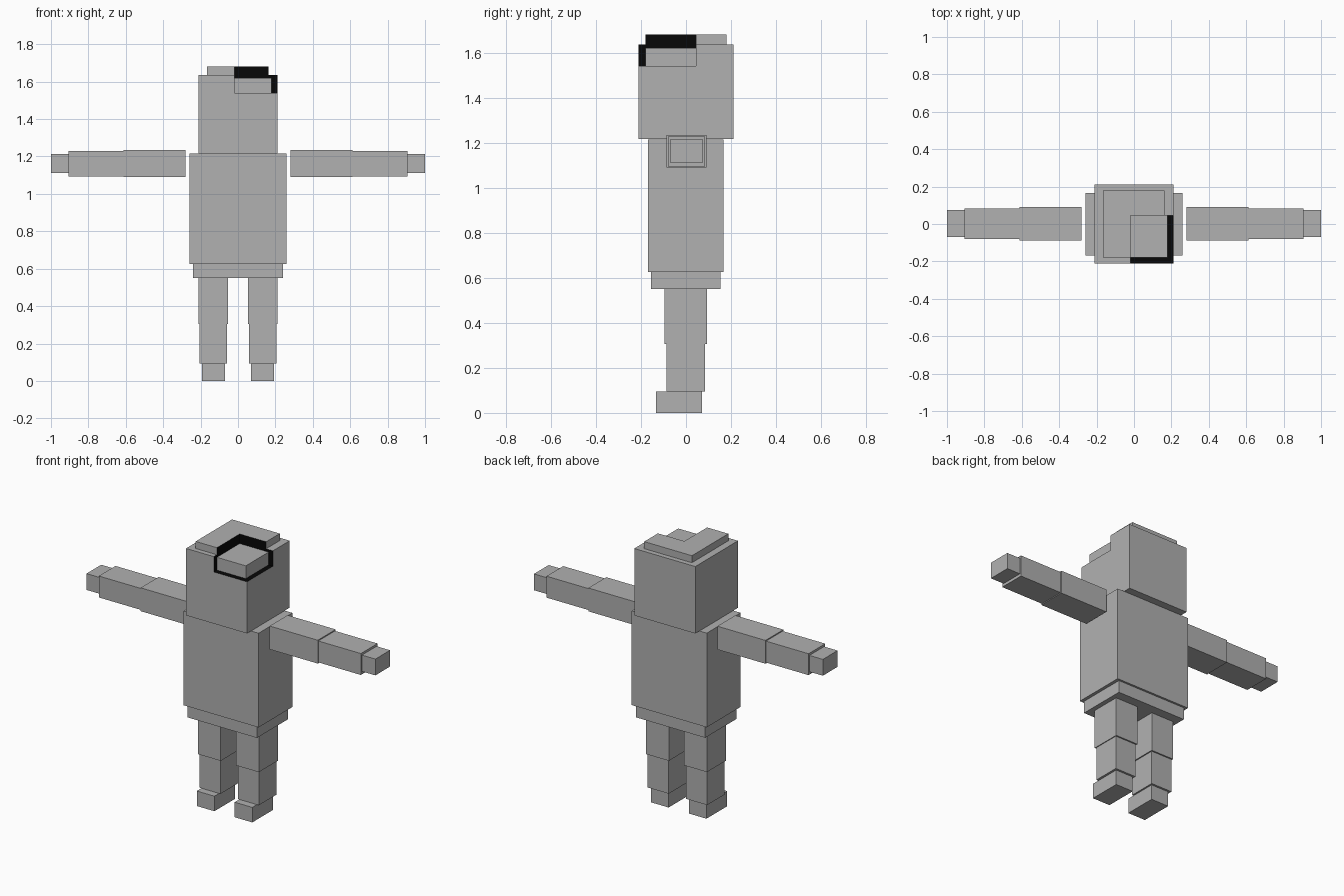
import bpy
import bmesh

cube = bpy.data.objects.get("Cube")
if cube:
    bpy.data.objects.remove(cube, do_unlink=True)


def material(name, value):
    mat = bpy.data.materials.new(name)
    mat.use_nodes = True
    colour = (value, value, value, 1.0)
    mat.diffuse_color = colour
    mat.node_tree.nodes["Principled BSDF"].inputs["Base Color"].default_value = colour
    return mat


grey = material("light grey", 0.44)
black = material("black", 0.002)


def box(name, x, y, z):
    """Axis-aligned box from (min, max) ranges."""
    bm = bmesh.new()
    bmesh.ops.create_cube(bm, size=1.0)
    for v in bm.verts:
        v.co = [r[0] if c < 0 else r[1] for c, r in zip(v.co, (x, y, z))]
    mesh = bpy.data.meshes.new(name)
    bm.to_mesh(mesh)
    bm.free()
    mesh.materials.append(grey)
    obj = bpy.data.objects.new(name, mesh)
    bpy.context.collection.objects.link(obj)
    return obj


def pair(name, x, y, z):
    """Matching boxes on both sides; x is given for the left side."""
    box("left_" + name, x, y, z)
    box("right_" + name, (-x[1], -x[0]), y, z)


# Body
box("hips", (-0.24, 0.24), (-0.155, 0.153), (0.55, 0.626))
box("torso", (-0.26, 0.26), (-0.168, 0.166), (0.626, 1.215))

# Legs
pair("upper_leg", (0.053, 0.211), (-0.095, 0.094), (0.305, 0.55))
pair("lower_leg", (0.06, 0.206), (-0.087, 0.085), (0.094, 0.305))
pair("foot", (0.07, 0.192), (-0.133, 0.072), (0.0, 0.094))

# Arms
pair("upper_arm", (0.28, 0.613), (-0.087, 0.09), (1.089, 1.235))
pair("forearm", (0.613, 0.907), (-0.081, 0.084), (1.094, 1.228))
pair("hand", (0.907, 1.0), (-0.07, 0.075), (1.112, 1.214))

# Head and cap share a square notch in the upper left front corner
NOTCH_X, NOTCH_Y, NOTCH_Z = -0.02, 0.045, 1.54
head = box("head", (-0.212, 0.21), (-0.211, 0.211), (1.217, 1.636))
cap = box("head_cap", (-0.167, 0.163), (-0.18, 0.18), (1.636, 1.68))
cutter = box("notch_cutter", (NOTCH_X, 0.5), (-0.5, NOTCH_Y), (NOTCH_Z, 2.0))
cutter.hide_render = True

for obj in (head, cap):
    mod = obj.modifiers.new("notch", "BOOLEAN")
    mod.operation = "DIFFERENCE"
    mod.solver = "EXACT"
    mod.object = cutter
bpy.context.view_layer.update()
graph = bpy.context.evaluated_depsgraph_get()
for obj in (head, cap):
    mesh = bpy.data.meshes.new_from_object(obj.evaluated_get(graph))
    obj.modifiers.clear()
    obj.data = mesh
    mesh.materials.clear()
    mesh.materials.append(grey)
    mesh.materials.append(black)
    # Black walls and floor inside the notch
    for face in mesh.polygons:
        n, c = face.normal, face.center
        inside = ((n.x > 0.9 and abs(c.x - NOTCH_X) < 0.001)
                  or (n.y < -0.9 and abs(c.y - NOTCH_Y) < 0.001)
                  or (n.z > 0.9 and abs(c.z - NOTCH_Z) < 0.001))
        face.material_index = 1 if inside else 0
bpy.data.objects.remove(cutter, do_unlink=True)

# Block sitting in the notch
box("notch_block", (NOTCH_X, 0.18), (-0.18, NOTCH_Y), (NOTCH_Z, 1.62))
